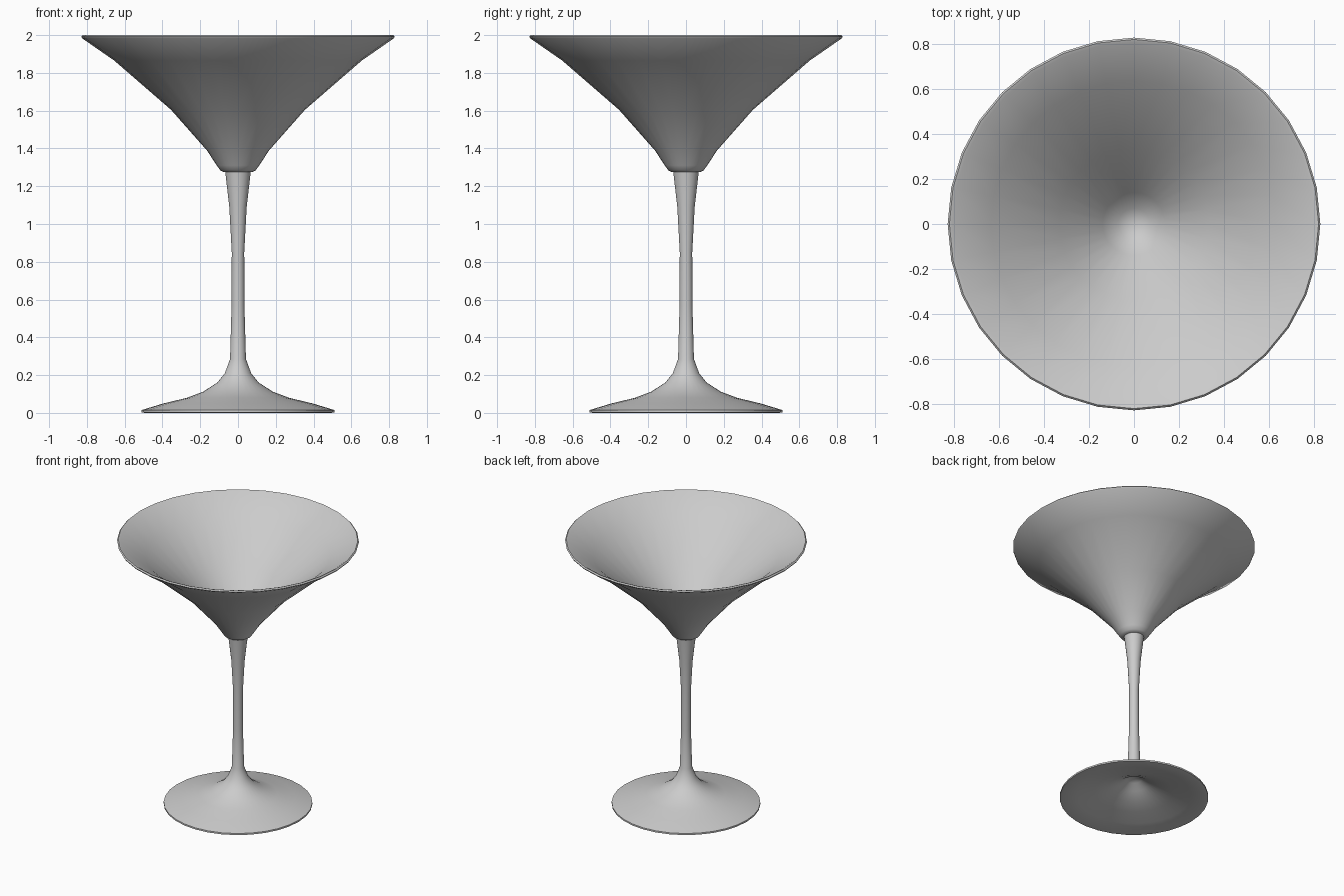
import bpy, bmesh, math

if "Cube" in bpy.data.objects:
    bpy.data.objects.remove(bpy.data.objects["Cube"])

SEGMENTS = 32


def lathe(name, profile):
    """Spin an (r, z) profile around the z axis."""
    bm = bmesh.new()
    verts = [bm.verts.new((r, 0, z)) for r, z in profile]
    edges = [bm.edges.new(pair) for pair in zip(verts, verts[1:])]
    bmesh.ops.spin(bm, geom=verts + edges, cent=(0, 0, 0), axis=(0, 0, 1),
                   angle=math.tau, steps=SEGMENTS, use_duplicate=False)
    bmesh.ops.remove_doubles(bm, verts=bm.verts, dist=0.0005)
    bmesh.ops.recalc_face_normals(bm, faces=bm.faces)
    mesh = bpy.data.meshes.new(name)
    bm.to_mesh(mesh)
    bm.free()
    obj = bpy.data.objects.new(name, mesh)
    bpy.context.collection.objects.link(obj)
    bpy.ops.object.select_all(action='DESELECT')
    obj.select_set(True)
    bpy.context.view_layer.objects.active = obj
    bpy.ops.object.shade_smooth_by_angle(angle=math.radians(50))
    return obj


# Foot with hollow underside, flowing into the stem
lathe("foot_and_stem", [
    (0, 0.165), (0.05, 0.148), (0.10, 0.113), (0.18, 0.076), (0.27, 0.048),
    (0.39, 0.024), (0.495, 0.0), (0.51, 0.003), (0.51, 0.015),
    (0.395, 0.05), (0.27, 0.08), (0.185, 0.112), (0.11, 0.16),
    (0.07, 0.21), (0.042, 0.285), (0.034, 0.57), (0.033, 0.85),
    (0.046, 1.09), (0.068, 1.28), (0, 1.285)])

# Flared bowl with thin wall and rounded lip
lathe("bowl", [
    (0, 1.275), (0.075, 1.275), (0.095, 1.285), (0.112, 1.31),
    (0.165, 1.39), (0.355, 1.605), (0.655, 1.865), (0.825, 1.983),
    (0.83, 1.992), (0.822, 2.0), (0.808, 1.995),
    (0.637, 1.882), (0.335, 1.622), (0.14, 1.405), (0.07, 1.335), (0, 1.315)])
